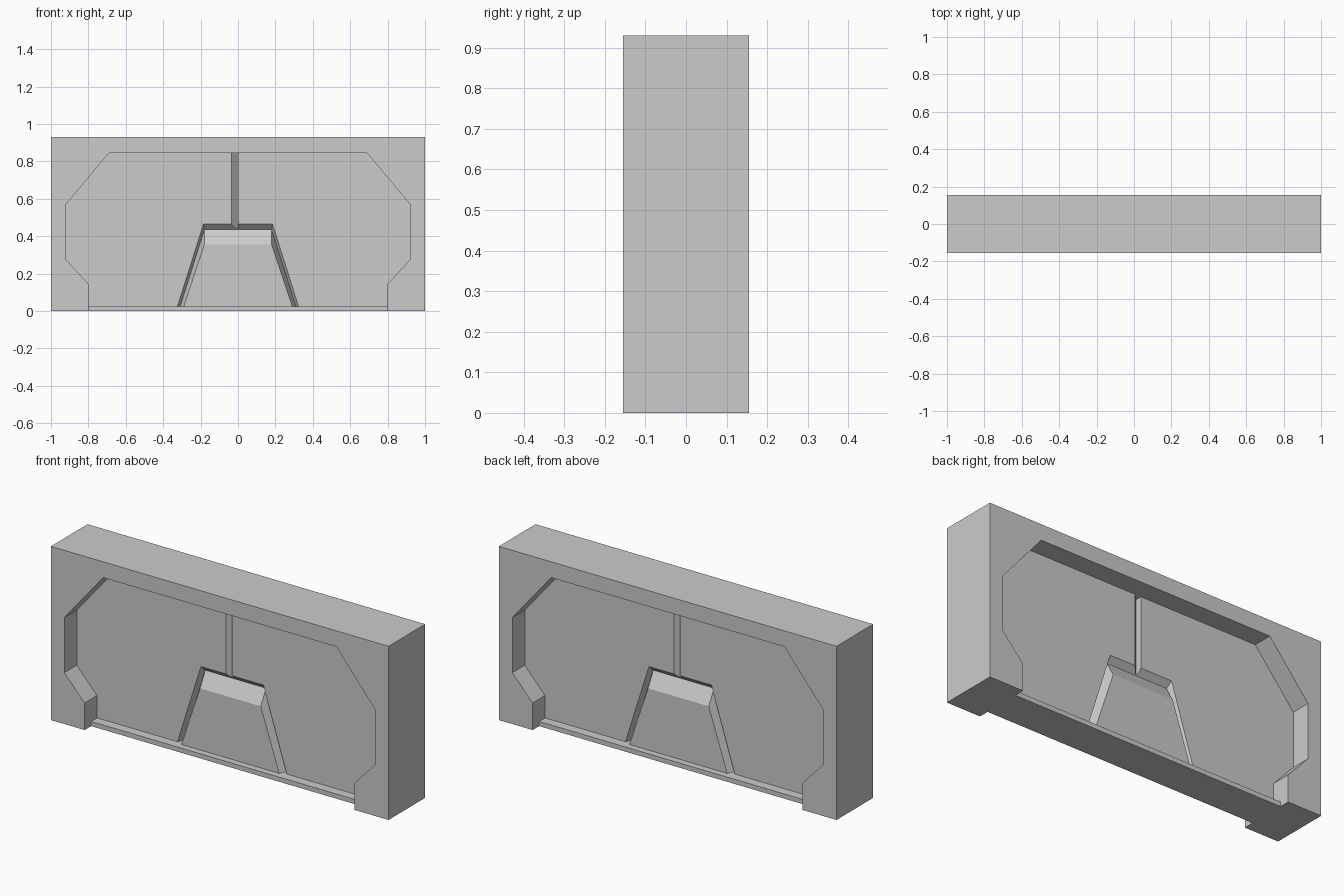
import bpy, bmesh, math
from mathutils import Matrix

if "Cube" in bpy.data.objects:
    bpy.data.objects.remove(bpy.data.objects["Cube"])


def loft(name, a, ya, b, yb, turn=False):
    """Solid between outline a at depth ya and outline b at depth yb (x, z points)."""
    bm = bmesh.new()
    va = [bm.verts.new((x, ya, z)) for x, z in a]
    vb = [bm.verts.new((x, yb, z)) for x, z in b]
    bm.faces.new(va)
    bm.faces.new(vb[::-1])
    n = len(a)
    for i in range(n):
        j = (i + 1) % n
        bm.faces.new((va[i], vb[i], vb[j], va[j]))
    if turn:
        bm.transform(Matrix.Rotation(math.pi, 4, 'Z'))
    bmesh.ops.recalc_face_normals(bm, faces=bm.faces)
    me = bpy.data.meshes.new(name)
    bm.to_mesh(me)
    bm.free()
    ob = bpy.data.objects.new(name, me)
    bpy.context.collection.objects.link(ob)
    return ob


def cut(body, cutter):
    m = body.modifiers.new("cut", 'BOOLEAN')
    m.operation, m.solver, m.object = 'DIFFERENCE', 'EXACT', cutter
    bpy.context.view_layer.objects.active = body
    bpy.ops.object.modifier_apply(modifier=m.name)
    bpy.data.objects.remove(cutter)


def mirrored(half):
    """Closed outline from its right half, listed bottom to top."""
    return half + [(-x, z) for x, z in reversed(half)]


HALF, WALL, GROOVE, PANEL = 0.155, 0.05, 0.02, 0.065
block = mirrored([(1, 0), (1, 0.93)])
opening = mirrored([(0.8, -0.1), (0.8, 0.145), (0.92, 0.275), (0.92, 0.57), (0.69, 0.845)])
groove_in = mirrored([(0.312, 0.015), (0.18, 0.435)])
groove_out = mirrored([(0.327, 0.015), (0.185, 0.465)])
panel_back = mirrored([(0.313, 0.015), (0.18, 0.435)])
panel_front = mirrored([(0.293, 0.015), (0.18, 0.355)])
sill = mirrored([(0.8, 0), (0.8, 0.025)])

# Gate frame block
frame = loft("gate_frame", block, -HALF, block, HALF)

for turn, side in ((False, "front"), (True, "back")):
    # Recessed opening
    cut(frame, loft("opening_cut", opening, -0.3, opening, -WALL, turn))
    # Seam between the two door leaves
    seam_out = [(-0.037, 0.44), (0, 0.44), (0, 0.845), (-0.037, 0.845)]
    seam_in = [(-0.001, 0.44), (0, 0.44), (0, 0.845), (-0.001, 0.845)]
    cut(frame, loft("seam_cut", seam_out, -WALL - 0.001, seam_in, -0.015, turn))
    # Sloped groove around the central panel
    cut(frame, loft("groove_cut", groove_out, -WALL - 0.0005, groove_in, -GROOVE, turn))
    # Raised central panel and bottom sill
    loft(side + "_panel", panel_front, -PANEL, panel_back, -GROOVE + 0.001, turn)
    loft(side + "_sill", sill, -0.1, sill, -0.01, turn)
